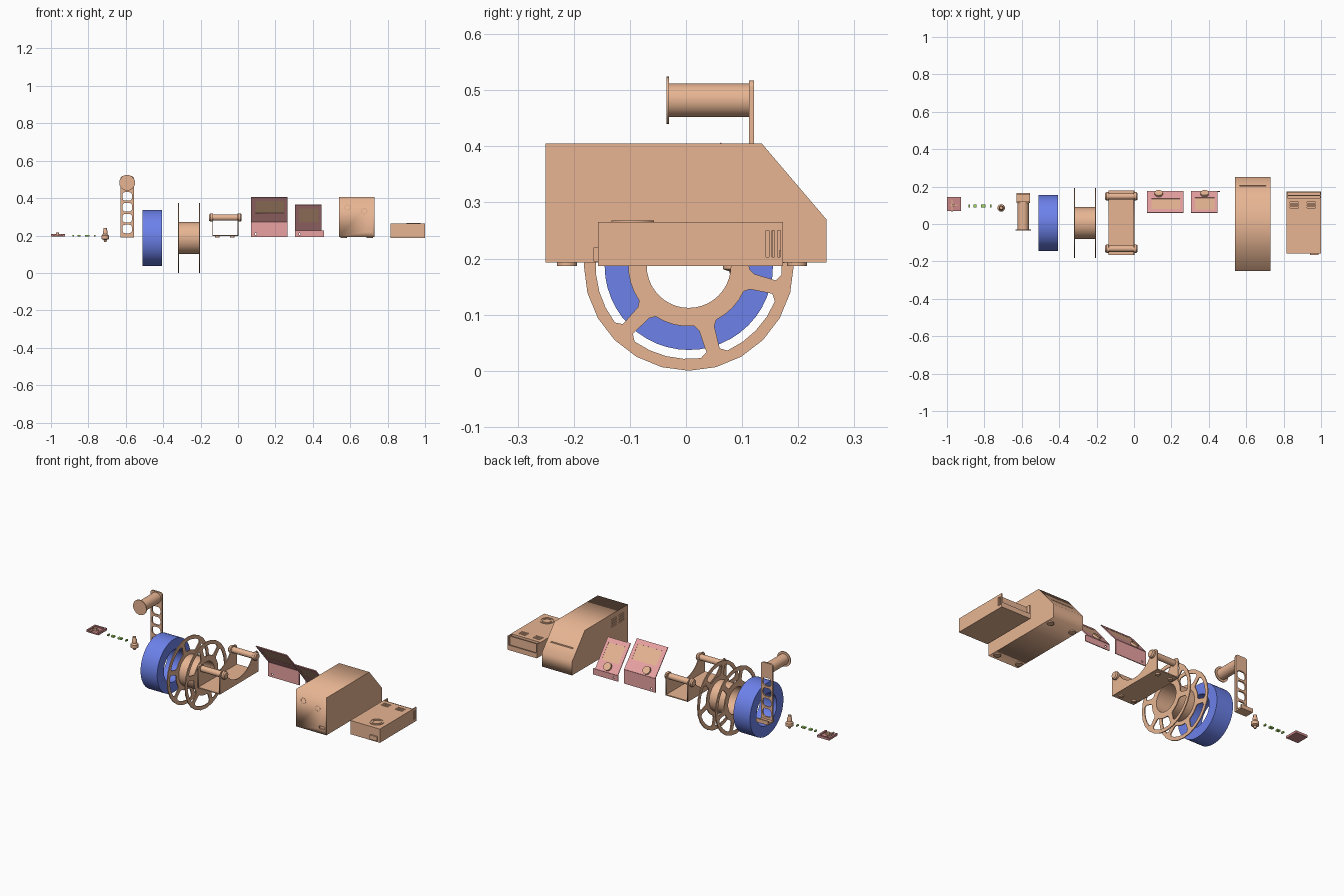
import bpy, bmesh
from math import sin, cos, radians, pi, asin, degrees, hypot
from mathutils import Matrix, Vector

if "Cube" in bpy.data.objects:
    bpy.data.objects.remove(bpy.data.objects["Cube"])


def material(name, rgb):
    m = bpy.data.materials.new(name)
    m.diffuse_color = (*rgb, 1)
    m.use_nodes = True
    m.node_tree.nodes["Principled BSDF"].inputs["Base Color"].default_value = m.diffuse_color
    return m


ORANGE = material("orange", (0.80, 0.46, 0.29))
RED = material("red", (0.82, 0.36, 0.36))
DARK = material("dark_red", (0.60, 0.25, 0.25))
BLUE = material("blue", (0.15, 0.22, 0.82))
GREEN = material("green", (0.35, 0.70, 0.12))


def frame(u, v, origin=(0, 0, 0)):
    u, v = Vector(u), Vector(v)
    return Matrix.Translation(origin) @ Matrix((u, v, u.cross(v))).transposed().to_4x4()


X = lambda o=(0, 0, 0): frame((0, 1, 0), (0, 0, 1), o)   # drawn in y,z, depth along x
Y = lambda o=(0, 0, 0): frame((1, 0, 0), (0, 0, 1), o)   # drawn in x,z, depth along -y
Z = lambda o=(0, 0, 0): frame((1, 0, 0), (0, 1, 0), o)


def finish(name, bm, mat, matrix=Matrix(), smooth=False):
    bmesh.ops.recalc_face_normals(bm, faces=bm.faces)
    me = bpy.data.meshes.new(name)
    bm.to_mesh(me)
    bm.free()
    me.materials.append(mat)
    ob = bpy.data.objects.new(name, me)
    bpy.context.collection.objects.link(ob)
    ob.matrix_world = matrix
    if smooth:
        activate(ob)
        bpy.ops.object.shade_smooth_by_angle(angle=radians(35))
    return ob


def activate(ob):
    bpy.ops.object.select_all(action='DESELECT')
    ob.select_set(True)
    bpy.context.view_layer.objects.active = ob


def boxes(name, spans, mat=ORANGE):
    """One mesh of boxes given as (x0, x1, y0, y1, z0, z1)."""
    bm = bmesh.new()
    for x0, x1, y0, y1, z0, z1 in spans:
        m = Matrix.Translation(((x0 + x1) / 2, (y0 + y1) / 2, (z0 + z1) / 2)) @ \
            Matrix.Diagonal((x1 - x0, y1 - y0, z1 - z0, 1))
        bmesh.ops.create_cube(bm, size=1, matrix=m)
    return finish(name, bm, mat)


def lathe(name, profile, matrix, mat=ORANGE, n=40):
    """Turn (radius, distance) points about the frame's depth axis."""
    bm = bmesh.new()
    rings = [[bm.verts.new((r * cos(2 * pi * k / n), r * sin(2 * pi * k / n), t))
              for k in range(n)] for r, t in profile]
    closed = min(r for r, _ in profile) > 0
    for i in range(len(rings) - (not closed)):
        a, b = rings[i], rings[(i + 1) % len(rings)]
        for k in range(n):
            j = (k + 1) % n
            bm.faces.new((a[k], a[j], b[j], b[k]))
    bmesh.ops.remove_doubles(bm, verts=bm.verts, dist=1e-6)
    return finish(name, bm, mat, matrix, True)


def disc(name, r, length, matrix, mat=ORANGE, n=32):
    h = length / 2
    return lathe(name, [(0, -h), (r, -h), (r, h), (0, h)], matrix, mat, n)


def plate(name, loops, depth, matrix, mat=ORANGE):
    """Flat sheet: first loop is the outline, the rest are holes."""
    cu = bpy.data.curves.new(name, 'CURVE')
    cu.dimensions, cu.fill_mode, cu.extrude = '2D', 'BOTH', depth / 2
    for pts in loops:
        s = cu.splines.new('POLY')
        s.points.add(len(pts) - 1)
        for p, q in zip(s.points, pts):
            p.co = (q[0], q[1], 0, 1)
        s.use_cyclic_u = True
    ob = bpy.data.objects.new(name, cu)
    bpy.context.collection.objects.link(ob)
    cu.materials.append(mat)
    ob.matrix_world = matrix
    activate(ob)
    bpy.ops.object.convert(target='MESH')
    return bpy.context.object


def rect(a, b, c, d):
    return [(a, c), (b, c), (b, d), (a, d)]


def rounded(a, b, c, d, r):
    out = []
    for cx, cy, s in ((b - r, d - r, 0), (a + r, d - r, 90), (a + r, c + r, 180), (b - r, c + r, 270)):
        out += [(cx + r * cos(radians(s + t)), cy + r * sin(radians(s + t))) for t in (0, 22, 45, 67, 90)]
    return out


def circle(r, n, cx=0, cy=0):
    return [(cx + r * cos(2 * pi * k / n), cy + r * sin(2 * pi * k / n)) for k in range(n)]


def cut(ob, spans):
    c = boxes("cutter", spans)
    c.hide_render = True
    m = ob.modifiers.new("cut", 'BOOLEAN')
    m.operation, m.object, m.solver = 'DIFFERENCE', c, 'EXACT'
    activate(ob)
    bpy.ops.object.modifier_apply(modifier=m.name)
    bpy.data.objects.remove(c)


# small sensor tray with a lever
boxes("sensor_tray", [(-1, -.925, .07, .145, .195, .202), (-1, -.99, .07, .145, .202, .208),
                      (-.935, -.925, .07, .145, .202, .208), (-.99, -.935, .135, .145, .202, .208)], DARK)
boxes("sensor_lever", [(-.985, -.945, .098, .104, .202, .209), (-.976, -.97, .064, .13, .202, .207)])
disc("sensor_post", .008, .014, Z((-.965, .1, .209)), n=16)

# row of tiny electronic parts
for i, (x, w) in enumerate(((-.88, .004), (-.85, .009), (-.806, .011), (-.766, .004))):
    boxes(f"chip_{i}", [(x - w, x + w, .096 - .008, .096 + .008, .196, .204)], GREEN)

# nozzle
lathe("nozzle", [(0, 0), (.006, 0), (.009, .012), (.02, .016), (.02, .034), (.013, .042),
                 (.013, .058), (.009, .064), (.009, .075), (0, .075)], Z((-.71, .086, .165)), n=20)

# spool holder: ladder arm, foot and peg
arm_x = -.5925
plate("holder_arm", [rounded(arm_x - .036, arm_x + .036, .19, .517, .012)] +
      [rounded(arm_x - .026, arm_x + .026, z, z + .046, .016) for z in (.212, .27, .328, .386)],
      .009, Y((0, .117, 0)))
boxes("holder_foot", [(arm_x - .037, arm_x + .037, .112, .165, .19, .199),
                      (arm_x - .037, arm_x + .037, .157, .165, .199, .212)])
lathe("holder_peg", [(0, -.115), (.03, -.115), (.03, .03), (.042, .03), (.042, .035), (0, .035)],
      Y((arm_x, 0, .482)))

# wound filament
C = (.005, .187)
lathe("filament_ring", [(.09, -.052), (.15, -.052), (.15, .052), (.09, .052)], X((-.458, *C)), BLUE, 48)

# spool: two spoked flanges on a hollow hub
holes = []
for k in range(6):
    a = -74 + 60 * k
    pts = []
    for r, out in ((.108, 1), (.166, -1)):
        g = degrees(asin(.013 / r))
        lo, hi = a + g, a + 60 - g
        row = [(r + out * .009, lo)] + [(r, lo + 4 + (hi - lo - 8) * t / 4) for t in range(5)] + [(r + out * .009, hi)]
        pts += row[::out]
    holes.append([(r * cos(radians(t)), r * sin(radians(t))) for r, t in pts])
for side, x in (("left", -.318), ("right", -.206)):
    plate(f"spool_flange_{side}", [circle(.187, 24), circle(.075, 40)] + holes, .005, X((x, *C)))
lathe("spool_hub", [(.075, -.056), (.085, -.056), (.085, .056), (.075, .056)], X((-.262, *C)))

# roller cradle: curved cheeks, floor, rollers, feet
dip = [(.007 + .137 * sin(radians(t)), .362 - .137 * cos(radians(t))) for t in range(63, -64, -9)]
cheek = [(-.166, .197), (.18, .197), (.18, .305), (.168, .318), (.142, .318)] + dip + \
        [(-.128, .318), (-.154, .318), (-.166, .305)]
for side, x in (("left", -.135), ("right", 0)):
    plate(f"cradle_cheek_{side}", [cheek], .005, X((x, 0, 0)))
boxes("cradle_floor", [(-.135, 0, -.166, .18, .197, .203)])
for i, y in enumerate((-.132, .148)):
    lathe(f"cradle_roller_{i}", [(0, -.087), (.017, -.087), (.022, -.08), (.022, -.07), (.017, -.066),
                                 (.017, .066), (.022, .07), (.022, .08), (.017, .087), (0, .087)],
          X((-.0675, y, .296)), n=28)
    for x in (-.11, -.03):
        disc("cradle_foot", .012, .008, Z((x, y, .193)), n=20)


# bent control panels with screen and dial
def panel(name, x0, x1, z_bend, z_top, window, x_foot):
    d = Vector((0, -.115, z_top - z_bend))
    length, v = d.length, d.normalized()
    m = frame((1, 0, 0), v, (0, .175, z_bend))
    wx0, wx1, wz0, wz1 = window
    w0, w1 = (wz0 - z_bend) / v.z, (wz1 - z_bend) / v.z
    plate(f"{name}_slope", [rect(x0, x1, 0, length), rect(wx0, wx1, w0, w1)], .005, m, RED)
    plate(f"{name}_screen", [rect(wx0, wx1, w0, w1)], .003, m)
    plate(f"{name}_base", [rect(x0, x_foot, .192, z_bend), circle(.005, 12, x0 + .025, .208)],
          .005, Y((0, .173, 0)), RED)
    front = (Vector((1, 0, 0)).cross(v))
    s = 1 if front.y > 0 else -1
    at = Vector(((wx0 + wx1) / 2 - (.037 if x1 - x0 > .15 else 0), .157, z_bend + .018 * v.z / -v.y))
    disc(f"{name}_dial", .022, .014, Matrix.Translation(front * s * .007) @
         frame((1, 0, 0), v, at), ORANGE, 28)


panel("large_panel", .07, .265, .272, .405, (.093, .245, .32, .385), .265)
panel("small_panel", .305, .447, .226, .365, (.325, .43, .27, .345), .46)

# main housing with sloped front
case = plate("main_housing", [[(-.25, .193), (.25, .193), (.25, .27), (.135, .405), (-.25, .405)]],
             .19, X((.635, 0, 0)))
cut(case, [(.535, .546, y, y + .045, z, z + .005) for y in (-.215, -.15) for z in (.33, .343, .356, .369)] +
    [(.565, .705, .203, .207, .30, .36)])
for x, z in ((.585, .35), (.675, .33)):
    lathe("housing_fan_port", [(.013, -.002), (.017, -.002), (.017, .002), (.013, .002)],
          Y((x, -.2485, z)), n=28)
boxes("housing_socket", [(.68, .722, -.25, -.246, .213, .218), (.68, .722, -.25, -.246, .236, .241)])
cut(case, [(.684, .718, -.26, -.244, .219, .235)])
for x in (.565, .705):
    for y in (-.212, .198):
        disc("housing_foot", .018, .006, Z((x, y, .19)), n=24)

# power unit: vented box with an open front recess
unit = boxes("power_unit", [(.815, 1, -.157, .173, .187, .265)])
cut(unit, [(.82, .995, .14, .18, .192, .27)])
cut(unit, [(x, x + .045, y, y + .006, .255, .27) for x in (.835, .925) for y in (.085, .098, .111)] +
    [(.99, 1.01, y, y + .005, .203, .25) for y in (.143, .153, .163)])
boxes("power_unit_lip", [(.82, .995, .167, .173, .187, .215), (.82, .995, .15, .155, .187, .258)])
for r in (.038, .026):
    lathe("power_fan_ring", [(r - .006, -.002), (r, -.002), (r, .002), (r - .006, .002)],
          Z((.938, -.095, .266)), n=36)
boxes("power_socket", [(.942, .987, -.165, -.157, .195, .22)])
